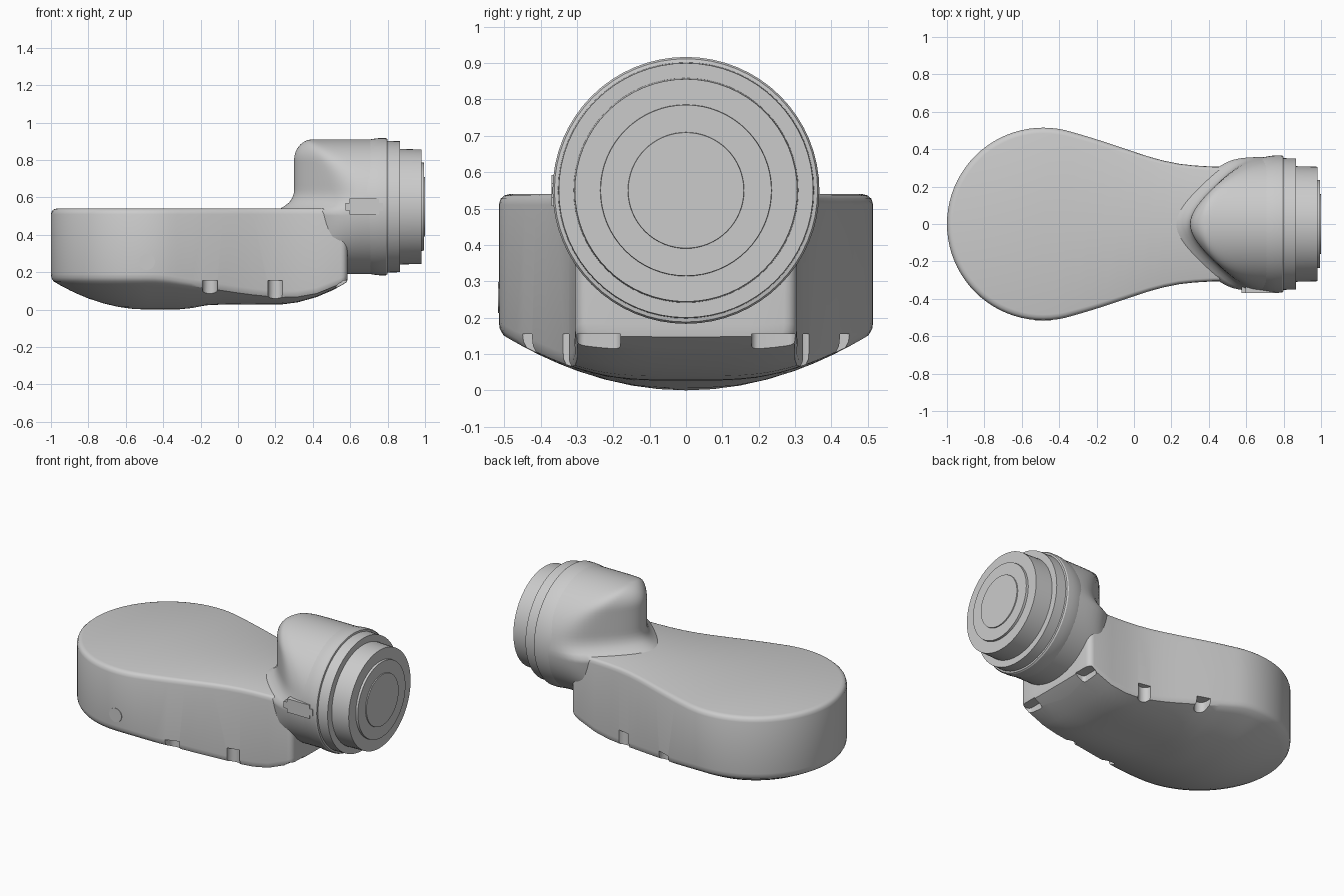
import bpy, bmesh, math
from mathutils import Matrix

cube = bpy.data.objects.get("Cube")
if cube:
    bpy.data.objects.remove(cube, do_unlink=True)

grey = bpy.data.materials.new("plain grey")
grey.use_nodes = True
colour = (0.6, 0.6, 0.6, 1)
grey.diffuse_color = colour
grey.node_tree.nodes["Principled BSDF"].inputs["Base Color"].default_value = colour

AXIS_Z = 0.55       # height of the head axis
LOBE_X = -0.485     # centre of the round end of the body
LOBE_R = 0.515


def finish(name, bm, angle=35):
    bmesh.ops.remove_doubles(bm, verts=bm.verts, dist=0.0005)
    bmesh.ops.recalc_face_normals(bm, faces=bm.faces)
    mesh = bpy.data.meshes.new(name)
    bm.to_mesh(mesh)
    bm.free()
    mesh.materials.append(grey)
    obj = bpy.data.objects.new(name, mesh)
    bpy.context.collection.objects.link(obj)
    smooth(obj, angle)
    return obj


def smooth(obj, angle):
    bpy.ops.object.select_all(action='DESELECT')
    obj.select_set(True)
    bpy.context.view_layer.objects.active = obj
    bpy.ops.object.shade_smooth_by_angle(angle=math.radians(angle))


def loft(bm, rows, closed):
    """Skin a list of equally long point rows."""
    grid = [[bm.verts.new(p) for p in row] for row in rows]
    n = len(rows[0])
    for a, b in zip(grid, grid[1:]):
        for i in range(n if closed else n - 1):
            j = (i + 1) % n
            bm.faces.new((a[i], a[j], b[j], b[i]))
    return grid


# Body: pear-shaped outline, flat top, bowl-like underside
def body_outline():
    half = []
    for i in range(25):
        a = math.radians(180 - 108 * i / 24)
        half.append((LOBE_X + LOBE_R * math.cos(a), LOBE_R * math.sin(a)))
    half += [(-0.25, 0.468), (-0.17, 0.443), (-0.08, 0.413), (0, 0.386), (0.08, 0.36),
             (0.16, 0.338), (0.24, 0.322), (0.32, 0.313), (0.42, 0.307), (0.55, 0.305)]
    for i in range(1, 5):
        a = math.radians(90 - 90 * i / 4)
        half.append((0.55 + 0.035 * math.cos(a), 0.27 + 0.035 * math.sin(a)))
    half += [(0.585, 0.18), (0.585, 0.09), (0.585, 0)]
    return half + [(x, -y) for x, y in half[-2:0:-1]]


def underside(x, y):
    d = math.hypot(min(x - LOBE_X, 0), y)
    s = min(max((x + 0.32) / 0.2, 0), 1)
    rise = 0.027 * s * s * (3 - 2 * s) + 0.82 * max(x - 0.2, 0) ** 2
    return math.hypot(0.6 * d * d, rise)


def shrink(p, t):
    sx = min(max(p[0], LOBE_X), 0.5)
    return sx + (p[0] - sx) * t, p[1] * t


outline = body_outline()
rows = []
for t, z in ((0, 0.54), (0.94, 0.54), (0.97, 0.536), (0.99, 0.527), (1, 0.51)):
    rows.append([(*shrink(p, t), z) for p in outline])
for t, lift in ((1, 0.03), (0.995, 0.012), (0.975, 0)):
    rows.append([(*shrink(p, t), underside(*shrink(p, t)) + lift) for p in outline])
for t in (0.9, 0.8, 0.7, 0.6, 0.45, 0.3, 0.15, 0):
    rows.append([(*shrink(p, t), underside(*shrink(p, t))) for p in outline])
bm = bmesh.new()
loft(bm, rows, True)
body = finish("body", bm)

# Grip notches: round-backed slots cut into the lower edge
bm = bmesh.new()


def notch(x, y, angle, width, radius):
    """Vertical slot opening along its local +x."""
    pts = [(0.25, -width), (0.25, width)]
    for a0, side in ((90, 1), (180, -1)):
        for i in range(7):
            a = math.radians(a0 + 90 * i / 6)
            pts.append((radius * math.cos(a), side * (width - radius) + radius * math.sin(a)))
    turn = Matrix.Translation((x, y, 0)) @ Matrix.Rotation(math.radians(angle), 4, 'Z')
    rings = [[turn @ Matrix.Translation((u, v, z)) for u, v in pts] for z in (-0.1, 0.155)]
    grid = loft(bm, [[m.translation for m in ring] for ring in rings], True)
    for ring in grid:
        bm.faces.new(ring)


for side in (1, -1):
    notch(-0.15, side * 0.41, side * 90, 0.04, 0.039)
    notch(0.2, side * 0.335, side * 90, 0.04, 0.039)
    notch(0.54, side * 0.24, 0, 0.06, 0.02)
cutter = finish("notch_cutter", bm)
cutter.hide_render = True
cutter.hide_set(True)
cut = body.modifiers.new("notches", 'BOOLEAN')
cut.operation = 'DIFFERENCE'
cut.solver = 'EXACT'
cut.object = cutter
bpy.context.view_layer.objects.active = body
bpy.ops.object.modifier_apply(modifier=cut.name)
bpy.data.objects.remove(cutter, do_unlink=True)
smooth(body, 35)


# Neck: rounded wedge that swells into the round head, flared at its base
def wedge_tip(z):
    if z > 0.8:
        return 0.4 - 0.1 * math.sqrt(max(1 - ((z - 0.8) / 0.11) ** 2, 0))
    if z > 0.64:
        return 0.3
    if z > 0.54:
        return 0.2 + 0.1 * math.sqrt(1 - ((0.64 - z) / 0.1) ** 2)
    return 0.2 + 0.2 * (0.54 - z)


def wedge_width(s, circle):
    wedge = math.sqrt(0.224 * s + 0.655 * s * s)
    if wedge < 1e-6 or circle < 1e-6:
        return 0
    return (wedge ** -10 + circle ** -10) ** -0.1


rows = []
for i in range(49):
    a = math.pi * i / 48
    z, circle = AXIS_Z - 0.36 * math.cos(a), 0.36 * math.sin(a)
    tip = wedge_tip(z)
    row = []
    for k in range(-24, 25):
        s = (0.78 - tip) * (k / 24) ** 2
        row.append((tip + s, math.copysign(wedge_width(s, circle), k), z))
    rows.append(row)
bm = bmesh.new()
loft(bm, rows, False)
finish("neck", bm, 50)

# Head: stepped collar and end cap turned about the x axis
profile = [(0.66, 0.345), (0.69, 0.357), (0.73, 0.364), (0.76, 0.367), (0.79, 0.367),
           (0.798, 0.362), (0.8, 0.352), (0.865, 0.35), (0.865, 0.309), (0.98, 0.306),
           (0.98, 0.236), (0.994, 0.235), (0.994, 0.16), (1, 0.159), (1, 0)]
rows = []
for x, r in profile:
    angles = [math.tau * i / 64 for i in range(64)]
    rows.append([(x, r * math.cos(a), AXIS_Z + r * math.sin(a)) for a in angles])
bm = bmesh.new()
loft(bm, rows, True)
finish("head", bm, 30)

# Side button: rounded bar on the front of the head
bm = bmesh.new()
bmesh.ops.create_cube(bm, size=1, matrix=Matrix.Translation((0.675, -0.345, 0.55))
                      @ Matrix.Diagonal((0.2, 0.05, 0.085, 1)))
corners = [e for e in bm.edges if abs(e.verts[0].co.y - e.verts[1].co.y) > 0.01]
bmesh.ops.bevel(bm, geom=corners, offset=0.022, segments=4, affect='EDGES')
finish("side_button", bm)

# Round plug set in the front wall of the body
bm = bmesh.new()
bmesh.ops.create_cone(bm, cap_ends=True, segments=32, radius1=0.043, radius2=0.043, depth=0.03,
                      matrix=Matrix.Translation((-0.487, -0.502, 0.255))
                      @ Matrix.Rotation(math.pi / 2, 4, 'X'))
finish("side_plug", bm)
